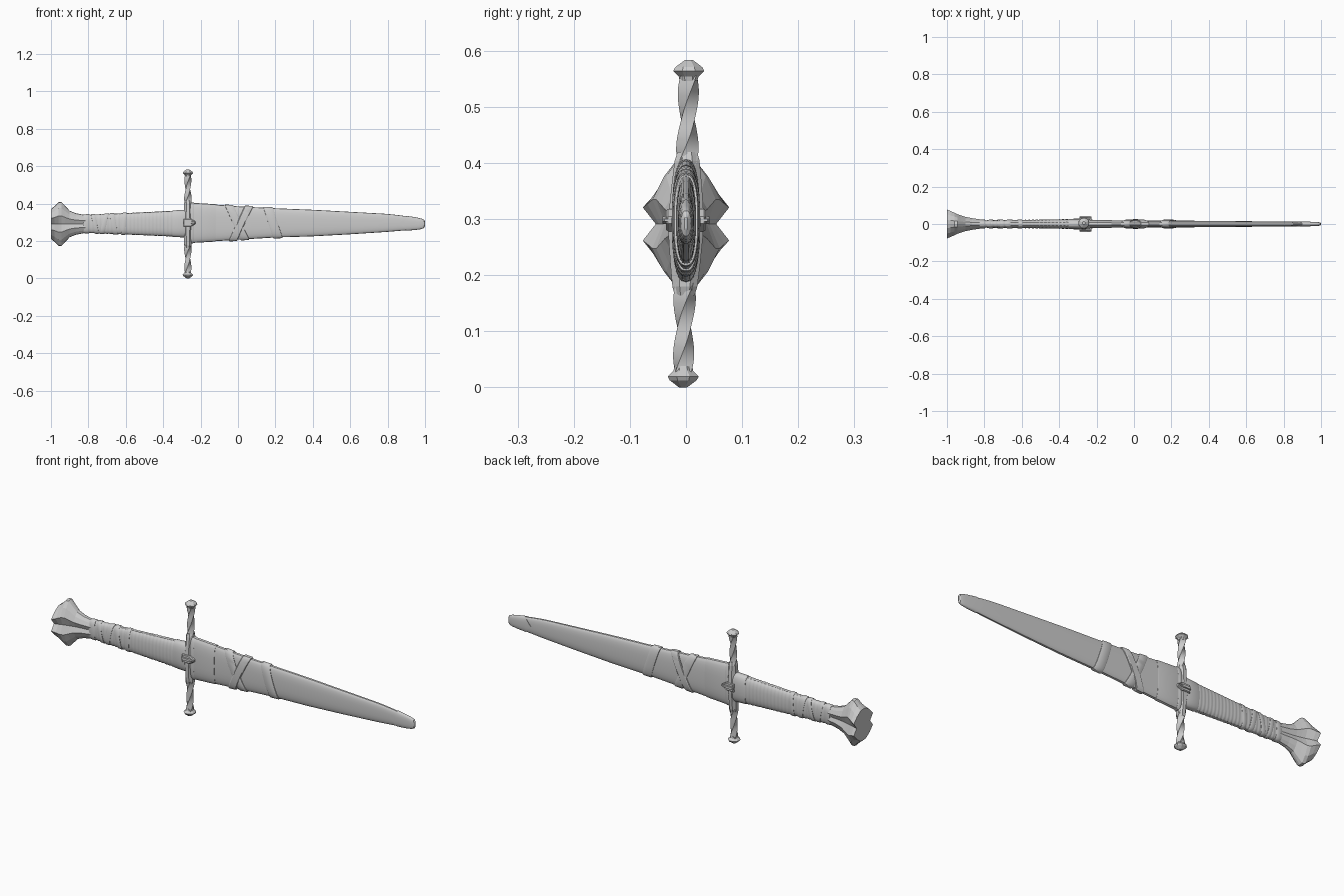
import bpy, bmesh, math
from math import sin, cos, pi, copysign

if "Cube" in bpy.data.objects:
    bpy.data.objects.remove(bpy.data.objects["Cube"])

GX = -0.268   # guard position along the sword
ZC = 0.292    # sword axis height


def make(name, rings, smooth=True):
    """Skin a list of equal-length point rings into a capped solid."""
    bm = bmesh.new()
    vr = [[bm.verts.new(p) for p in r] for r in rings]
    n = len(rings[0])
    for a, b in zip(vr, vr[1:]):
        for i in range(n):
            j = (i + 1) % n
            bm.faces.new((a[i], a[j], b[j], b[i]))
    bm.faces.new(vr[0])
    bm.faces.new(vr[-1])
    bmesh.ops.recalc_face_normals(bm, faces=bm.faces[:])
    me = bpy.data.meshes.new(name)
    bm.to_mesh(me)
    bm.free()
    ob = bpy.data.objects.new(name, me)
    bpy.context.collection.objects.link(ob)
    if smooth:
        bpy.ops.object.select_all(action='DESELECT')
        ob.select_set(True)
        bpy.context.view_layer.objects.active = ob
        bpy.ops.object.shade_smooth_by_angle(angle=math.radians(30))
    return ob


def sample(table, x):
    """Interpolate (half depth, half height, centre z) at x."""
    if x <= table[0][0]:
        return table[0][1:]
    for a, b in zip(table, table[1:]):
        if x <= b[0]:
            t = (x - a[0]) / (b[0] - a[0])
            return [u + (v - u) * t for u, v in zip(a[1:], b[1:])]
    return table[-1][1:]


def ring(table, x, grow=0.0, shear=0.0, vee=0.0, n=28):
    """Flattened rounded section of a body, optionally slanted or V-shaped."""
    pts = []
    for i in range(n):
        a = 2 * pi * i / n
        c = copysign(abs(cos(a)) ** 0.75, cos(a))
        s = copysign(abs(sin(a)) ** 0.8, sin(a))
        px = x + shear * s + vee * abs(s)
        hy, hz, zc = sample(table, px)
        pts.append((px, (hy + grow) * c, zc + (hz + grow) * s))
    return pts


def band(name, table, x0, x1, grow, shear=0.0):
    """Slightly raised strap with bevelled borders."""
    b = min(0.004, (x1 - x0) / 4)
    stops = ((x0, -0.002), (x0, grow * 0.6), (x0 + b, grow),
             (x1 - b, grow), (x1, grow * 0.6), (x1, -0.002))
    make(name, [ring(table, x, g, shear) for x, g in stops])


# scabbard
SCABBARD = [(-0.26, .021, .106, .297), (-0.12, .020, .098, .297),
            (0.0, .019, .089, .296), (0.2, .018, .078, .297),
            (0.4, .017, .071, .296), (0.6, .015, .060, .296),
            (0.8, .013, .048, .297), (0.88, .012, .040, .296),
            (0.95, .010, .032, .293), (0.98, .009, .027, .292),
            (0.994, .007, .021, .292), (1.0, .003, .012, .292)]
xs = [-0.26 + 0.04 * i for i in range(31)] + [0.965, 0.98, 0.99]
make("scabbard", [ring(SCABBARD, x) for x in xs])

# scabbard throat collar, crossed straps and single strap
band("throat_collar", SCABBARD, -0.256, -0.12, 0.002)
band("throat_lip", SCABBARD, -0.256, -0.235, 0.004)
band("cross_strap_a", SCABBARD, -0.028, 0.018, 0.005, -0.042)
band("cross_strap_b", SCABBARD, -0.006, 0.038, 0.0065, 0.042)
band("lower_strap", SCABBARD, 0.162, 0.212, 0.005, -0.026)

# tip cover with a V-shaped border
chape = [ring(SCABBARD, 0.866, g, vee=0.036 ) for g in (-0.001, 0.002)]
chape += [ring(SCABBARD, x, 0.002, vee=v) for x, v in ((0.90, .025), (0.94, .01))]
chape += [ring(SCABBARD, x, 0.0015 if x < 1 else 0) for x in (0.965, 0.98, 0.988, 0.994, 1.0)]
make("scabbard_tip", chape)

# ribbed grip
GRIP = [(-0.84, .019, .046, .292), (-0.6, .021, .056, .292),
        (-0.26, .026, .072, .293)]
rings = []
for i in range(109):
    x = -0.83 + i * 0.005
    rings.append(ring(GRIP, x, (0, .0011, .0016, .0011)[i % 4], n=24))
make("grip", rings)

# grip windings and end collars
for k, (x, w, sh) in enumerate([(-0.765, .022, -.010), (-0.715, .024, .012),
                                (-0.665, .026, -.010), (-0.61, .022, .004)]):
    band(f"grip_winding_{k + 1}", GRIP, x - w / 2, x + w / 2, 0.004, sh)
band("grip_collar_upper", GRIP, -0.825, -0.795, 0.004)
band("grip_collar_lower", GRIP, -0.35, -0.275, 0.003)

# fishtail pommel with four lobes
quarter = [(0.28, .97), (.66, .72), (1, .37), (.70, 0)]
lobe = [(0, 1)] + quarter + [(y, -z) for y, z in quarter[-2::-1]]
lobe += [(0, -1)] + [(-y, z) for y, z in lobe[:0:-1]]
POMMEL = [(-0.815, .024, .048), (-0.83, .026, .050), (-0.865, .031, .057),
          (-0.90, .038, .071), (-0.925, .046, .097), (-0.945, .053, .118),
          (-0.96, .060, .117), (-0.98, .069, .096), (-1.0, .077, .080)]
make("pommel", [[(x, y * hy, ZC - .001 + z * hz) for y, z in lobe]
                for x, hy, hz in POMMEL], smooth=False)


def lean(z):
    """The crossguard tilts very slightly."""
    return 0.018 * (z - ZC)


def zring(z, hx, hy, turn=0.0, n=4):
    r = []
    for i in range(n):
        a = 2 * pi * i / n + turn + pi / n
        r.append((GX + hx * cos(a), lean(z) + hy * sin(a), z))
    return r


# crossguard: faceted centre, twisted arms and end caps
HALF = 0.2915
centre = [(-.128, .016, .019), (-.112, .022, .024), (-.07, .022, .029), (-.025, .027, .033)]
centre += [(-d, a, b) for d, a, b in centre[::-1]]
make("guard_centre", [zring(HALF + d, a, b, n=8) for d, a, b in centre], False)
for side, s in (("top", 1), ("bottom", -1)):
    arm = []
    for i in range(17):
        t = i / 16
        r = 0.022 - 0.004 * sin(pi * t) ** 2 - 0.002 * t
        arm.append(zring(HALF + s * (0.105 + 0.16 * t), r, r, s * pi * t))
    make("guard_arm_" + side, arm)
    cap = [(.254, .017), (.262, .019), (.272, .030), (.279, .026), (.2915, .008)]
    make("guard_cap_" + side, [zring(HALF + s * d, r, r, n=8) for d, r in cap], False)

# raised boss with a ridge on both faces of the guard
for side, s in (("front", -1), ("back", 1)):
    for part, half, y0, y1 in (("boss", .020, .018, .036), ("boss_ridge", .007, .03, .042)):
        outline = [(-.024, -1), (.018, -1), (.042, -.3), (.042, .3), (.018, 1), (-.024, 1)]
        make(f"guard_{part}_{side}",
             [[(GX + x * k, s * y, 0.298 + z * half * k) for x, z in outline]
              for y, k in ((y0, 1), (y1 - .004, 1), (y1, .85))], False)
